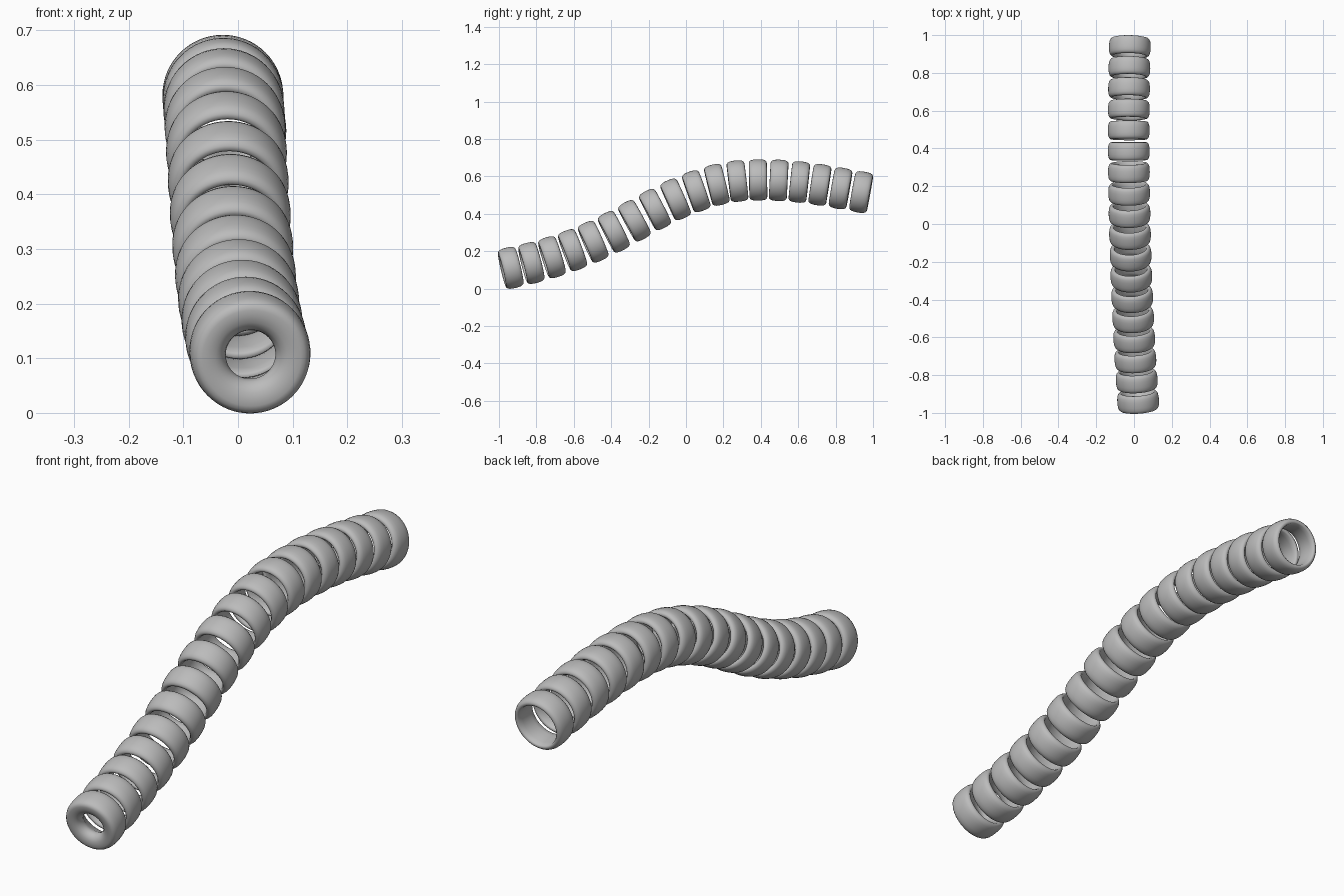
import bpy, math
from mathutils import Vector

cube = bpy.data.objects.get("Cube")
if cube:
    bpy.data.objects.remove(cube, do_unlink=True)

grey = bpy.data.materials.new("plain_grey")
grey.use_nodes = True
colour = (0.5, 0.5, 0.5, 1)
grey.diffuse_color = colour
grey.node_tree.nodes["Principled BSDF"].inputs["Base Color"].default_value = colour

SIDES = 64


def lathe(name, section):
    """Revolve a closed (axial, radius) section around the y axis."""
    verts, faces = [], []
    n = len(section)
    for i in range(SIDES):
        a = math.tau * i / SIDES
        verts += [(r * math.cos(a), t, r * math.sin(a)) for t, r in section]
    for i in range(SIDES):
        j = (i + 1) % SIDES
        for k in range(n):
            m = (k + 1) % n
            faces.append((i * n + k, i * n + m, j * n + m, j * n + k))
    mesh = bpy.data.meshes.new(name)
    mesh.from_pydata(verts, [], faces)
    mesh.materials.append(grey)
    for p in mesh.polygons:
        p.use_smooth = True
    return mesh


# Barrel-shaped outer wall, listed from back to front
outer = [(.048, .09), (.046, .098), (.04, .104), (.03, .108), (.015, .11),
         (0, .1105), (-.015, .11), (-.03, .108), (-.04, .104), (-.046, .098),
         (-.048, .09)]
# Thin open ring, and the end ring whose front lip curls inward
ring_mesh = lathe("ring", outer + [(-.043, .085), (-.025, .082), (0, .081),
                                   (.025, .082), (.043, .085)])
lip_mesh = lathe("lip_ring", outer + [(-.0475, .078), (-.045, .066), (-.039, .056),
                                      (-.03, .049), (-.018, .0455), (-.005, .05),
                                      (.015, .065), (.043, .085)])

# Rings follow a gently arched path
heights = [.111, .137, .168, .206, .251, .304, .363, .423, .477,
           .521, .555, .575, .581, .579, .570, .555, .536, .516]
path = []
for i, z in enumerate(heights):
    y = -.937 + i * .1102
    path.append(Vector((-.0225 - .0234 * y + .0255 * y * y, y, z)))

last = len(path) - 1
for i, point in enumerate(path):
    axis = path[min(i + 1, last)] - path[max(i - 1, 0)]
    ring = bpy.data.objects.new("ring_%02d" % (i + 1), ring_mesh if i else lip_mesh)
    ring.location = point
    ring.rotation_euler = (math.atan2(axis.z, axis.y), 0, -math.atan2(axis.x, axis.y))
    bpy.context.collection.objects.link(ring)
